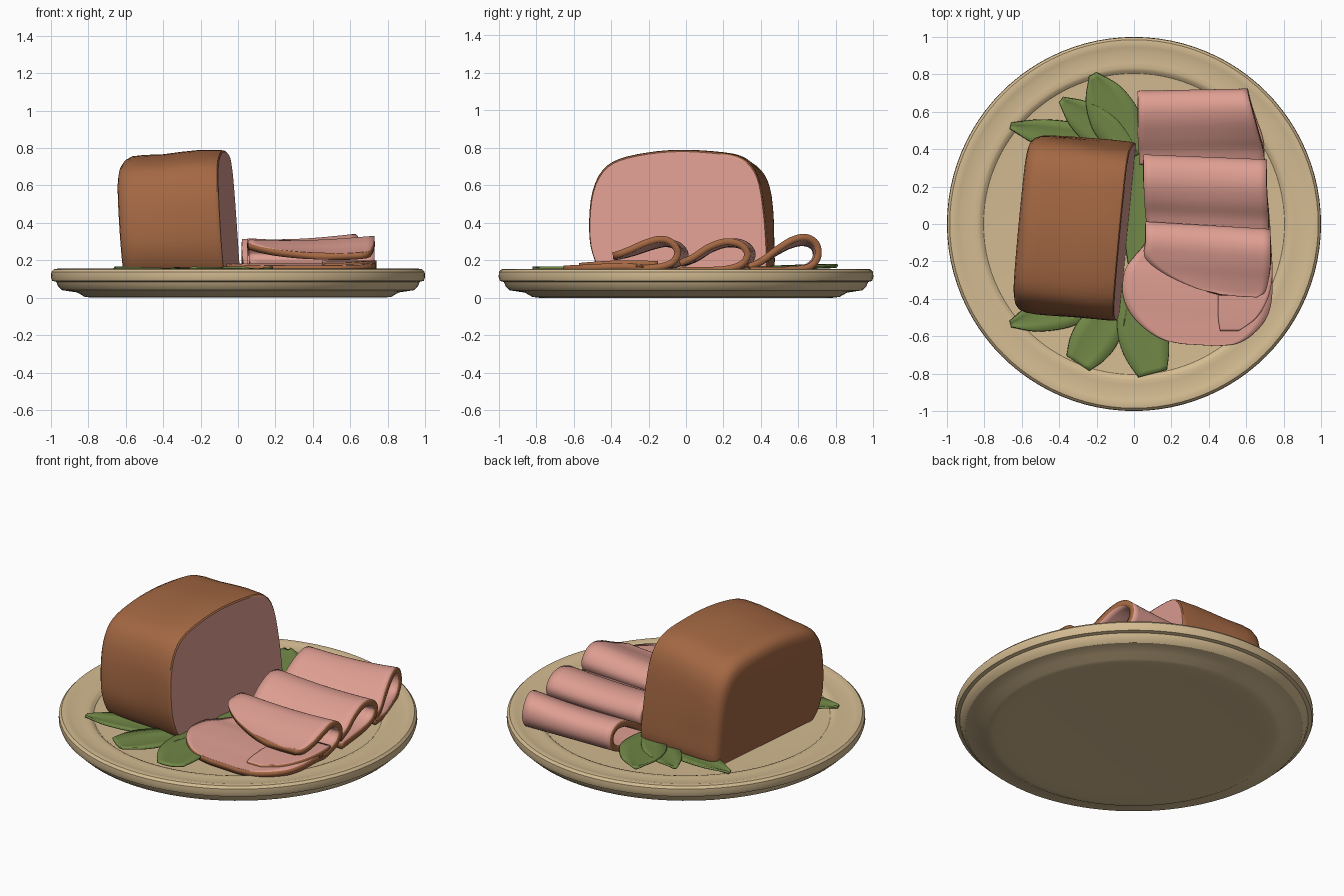
import bpy, bmesh, math
from mathutils import Vector, Matrix


def material(name, rgb):
    m = bpy.data.materials.new(name)
    m.diffuse_color = (*rgb, 1)
    return m


CREAM = material("cream ceramic", (0.66, 0.50, 0.285))
BROWN = material("brown crust", (0.37, 0.138, 0.056))
PINK = material("pink meat", (0.74, 0.345, 0.29))
GREEN = material("leaf green", (0.165, 0.245, 0.062))


def make_object(name, bm, mats, angle=40, fix=True):
    if fix:
        bmesh.ops.recalc_face_normals(bm, faces=bm.faces)
    mesh = bpy.data.meshes.new(name)
    bm.to_mesh(mesh)
    bm.free()
    ob = bpy.data.objects.new(name, mesh)
    bpy.context.collection.objects.link(ob)
    for m in mats:
        mesh.materials.append(m)
    bpy.ops.object.select_all(action='DESELECT')
    ob.select_set(True)
    bpy.context.view_layer.objects.active = ob
    bpy.ops.object.shade_smooth_by_angle(angle=math.radians(angle))
    return ob


def spline(points, steps):
    """Catmull-Rom through tuples of any length."""
    pts = [Vector(p) for p in points]
    pts = [2 * pts[0] - pts[1]] + pts + [2 * pts[-1] - pts[-2]]
    out = []
    for i in range(1, len(pts) - 2):
        a, b, c, d = pts[i - 1:i + 3]
        for k in range(steps):
            t = k / steps
            out.append(0.5 * (2 * b + (c - a) * t + (2 * a - 5 * b + 4 * c - d) * t * t
                              + (3 * b - a - 3 * c + d) * t ** 3))
    out.append(pts[-2])
    return out


def skin(bm, rows, closed=False):
    """Join rows of vertices with quads."""
    n = len(rows[0])
    for a, b in zip(rows, rows[1:]):
        for j in range(n if closed else n - 1):
            k = (j + 1) % n
            bm.faces.new((a[j], a[k], b[k], b[j]))


# Plate: turned profile
profile = [(0.70, 0.004), (0.78, 0.0), (0.82, 0.005), (0.86, 0.028), (0.94, 0.04), (0.962, 0.06),
           (0.972, 0.085), (0.993, 0.09), (1.0, 0.11), (0.998, 0.138), (0.985, 0.152), (0.965, 0.155),
           (0.945, 0.15), (0.92, 0.145), (0.86, 0.143), (0.835, 0.146), (0.82, 0.14), (0.805, 0.127), (0.78, 0.125)]
bm = bmesh.new()
N = 96
rows = [[bm.verts.new((r * math.cos(2 * math.pi * j / N), r * math.sin(2 * math.pi * j / N), z))
         for j in range(N)] for r, z in profile]
skin(bm, rows, True)
bm.faces.new(rows[0])
bm.faces.new(rows[-1])
make_object("plate", bm, [CREAM], 30)

# Meat block: cross-section lofted along its length, rounded at the crust end
section = [(-0.44, 0.12), (-0.485, 0.17), (-0.522, 0.28), (-0.525, 0.42), (-0.505, 0.57), (-0.455, 0.68),
           (-0.37, 0.74), (-0.22, 0.775), (-0.05, 0.79), (0.13, 0.782), (0.27, 0.76), (0.35, 0.705),
           (0.395, 0.61), (0.418, 0.45), (0.428, 0.30), (0.432, 0.17), (0.41, 0.12)]
section = spline(section, 3)
# position along the block, width scale, top height scale
stations = [(-0.03, 0.985, 0.985), (-0.036, 0.995, 0.996), (-0.055, 1.0, 1.0), (-0.16, 1.0, 1.0),
            (-0.26, 1.0, 0.985), (-0.36, 1.005, 0.965), (-0.46, 1.005, 0.96), (-0.52, 0.995, 0.95),
            (-0.552, 0.97, 0.925), (-0.568, 0.935, 0.89), (-0.574, 0.88, 0.84)]
bm = bmesh.new()
turn = Matrix.Rotation(math.radians(-5.5), 3, 'Z')
rows = []
for u, w, h in stations:
    row = []
    for y, z in section:
        bump = 0.005 * math.sin(9 * u + 7 * y) * math.sin(8 * z)
        p = Vector((u - 0.06 * (z - 0.12), -0.045 + (y + 0.045) * w + bump, 0.12 + (z - 0.12) * h))
        row.append(bm.verts.new(turn @ p))
    rows.append(row)
skin(bm, rows, True)
bm.faces.new(rows[-1])
bm.faces.new(rows[0]).material_index = 1
make_object("meat_block", bm, [BROWN, PINK], 35)


# Folded slices: path points are (y, z, left x, right x); the rim is crust
def slice_of_meat(name, path, skew=0.0, tilt=0.0):
    bm = bmesh.new()
    rows = []
    cols = 16
    for y, z, xl, xr in spline(path, 5):
        row = []
        for j in range(cols + 1):
            x = xl + (xr - xl) * j / cols
            lift = max(0, z - 0.17) / 0.13
            sag = -0.012 * math.sin(math.pi * j / cols) * lift
            row.append(bm.verts.new((x, y + skew * (x - 0.4), z + sag + tilt * (x - 0.4) * lift)))
        rows.append(row)
    skin(bm, rows)
    ob = make_object(name, bm, [PINK, BROWN], 40)
    mod = ob.modifiers.new("thickness", 'SOLIDIFY')
    mod.thickness = 0.036
    mod.offset = 0
    mod.material_offset_rim = 1
    return ob


slice_of_meat("front_slice", [
    (-0.375, 0.222, 0.46, 0.66), (-0.345, 0.228, 0.33, 0.70), (-0.28, 0.25, 0.17, 0.72), (-0.20, 0.283, 0.06, 0.73),
    (-0.12, 0.303, 0.06, 0.73), (-0.06, 0.288, 0.06, 0.73), (-0.025, 0.24, 0.06, 0.73), (-0.05, 0.19, 0.06, 0.73),
    (-0.12, 0.165, 0.06, 0.735), (-0.2, 0.158, 0.0, 0.74), (-0.28, 0.165, -0.05, 0.74), (-0.40, 0.165, -0.06, 0.735),
    (-0.50, 0.16, -0.02, 0.70), (-0.58, 0.157, 0.06, 0.63), (-0.63, 0.155, 0.15, 0.55), (-0.65, 0.155, 0.25, 0.45)],
    -0.06, 0.03)
slice_of_meat("middle_slice", [
    (-0.02, 0.185, 0.07, 0.72), (0.05, 0.215, 0.06, 0.72), (0.13, 0.268, 0.055, 0.715), (0.22, 0.299, 0.05, 0.71),
    (0.30, 0.286, 0.05, 0.71), (0.34, 0.235, 0.05, 0.71), (0.31, 0.18, 0.05, 0.71), (0.22, 0.152, 0.05, 0.71),
    (0.10, 0.147, 0.06, 0.72), (-0.02, 0.145, 0.08, 0.73)], -0.04)
slice_of_meat("back_slice", [
    (0.33, 0.165, 0.03, 0.70), (0.40, 0.195, 0.025, 0.69), (0.47, 0.245, 0.02, 0.67), (0.56, 0.298, 0.02, 0.645),
    (0.635, 0.313, 0.02, 0.625), (0.69, 0.282, 0.02, 0.61), (0.70, 0.22, 0.02, 0.61), (0.66, 0.168, 0.02, 0.62),
    (0.57, 0.15, 0.02, 0.65), (0.45, 0.147, 0.03, 0.69), (0.33, 0.145, 0.04, 0.70)], 0.02, 0.04)
# Loose slice edge peeking out under the folds on the right
slice_of_meat("under_slice", [
    (-0.57, 0.168, 0.46, 0.56), (-0.50, 0.174, 0.45, 0.655), (-0.40, 0.18, 0.45, 0.715), (-0.28, 0.182, 0.45, 0.74),
    (-0.15, 0.178, 0.45, 0.735)])

# Leaves: flat blades with a shallow crease
POINTED = [(0.3,), (0.75,), (1.0,), (0.95,), (0.7,), (0.15,)]
BLUNT = [(0.3,), (0.65,), (0.9,), (1.0,), (0.9,), (0.6,)]


def leaf(name, base, tip, half, shape, z0, z1):
    a, b = Vector((*base, z0)), Vector((*tip, z1))
    side = (b - a).cross(Vector((0, 0, 1))).normalized()
    widths = spline([(w[0], 0) for w in shape], 4)
    bm = bmesh.new()
    rows = []
    for i, w in enumerate(widths):
        c = a.lerp(b, i / (len(widths) - 1))
        rows.append([bm.verts.new(c + side * half * w.x * k + Vector((0, 0, 0.012 * k * k)))
                     for k in (-1, -0.5, 0, 0.5, 1)])
    skin(bm, rows)
    ob = make_object(name, bm, [GREEN], 50)
    mod = ob.modifiers.new("thickness", 'SOLIDIFY')
    mod.thickness = 0.012
    mod.offset = 0


leaves = [((-0.15, -0.40), (-0.66, -0.535), 0.095, POINTED, 0.135, 0.148),
          ((-0.06, -0.38), (-0.30, -0.745), 0.12, BLUNT, 0.14, 0.148),
          ((-0.03, -0.30), (0.10, -0.80), 0.13, BLUNT, 0.145, 0.15),
          ((0.0, 0.38), (-0.66, 0.525), 0.09, POINTED, 0.135, 0.15),
          ((0.0, 0.36), (-0.39, 0.665), 0.10, POINTED, 0.142, 0.16),
          ((0.0, 0.36), (-0.22, 0.80), 0.13, POINTED, 0.148, 0.165),
          ((0.02, -0.36), (0.01, 0.50), 0.07, POINTED, 0.14, 0.14)]
for i, args in enumerate(leaves):
    leaf(f"leaf_{i + 1}", *args)
